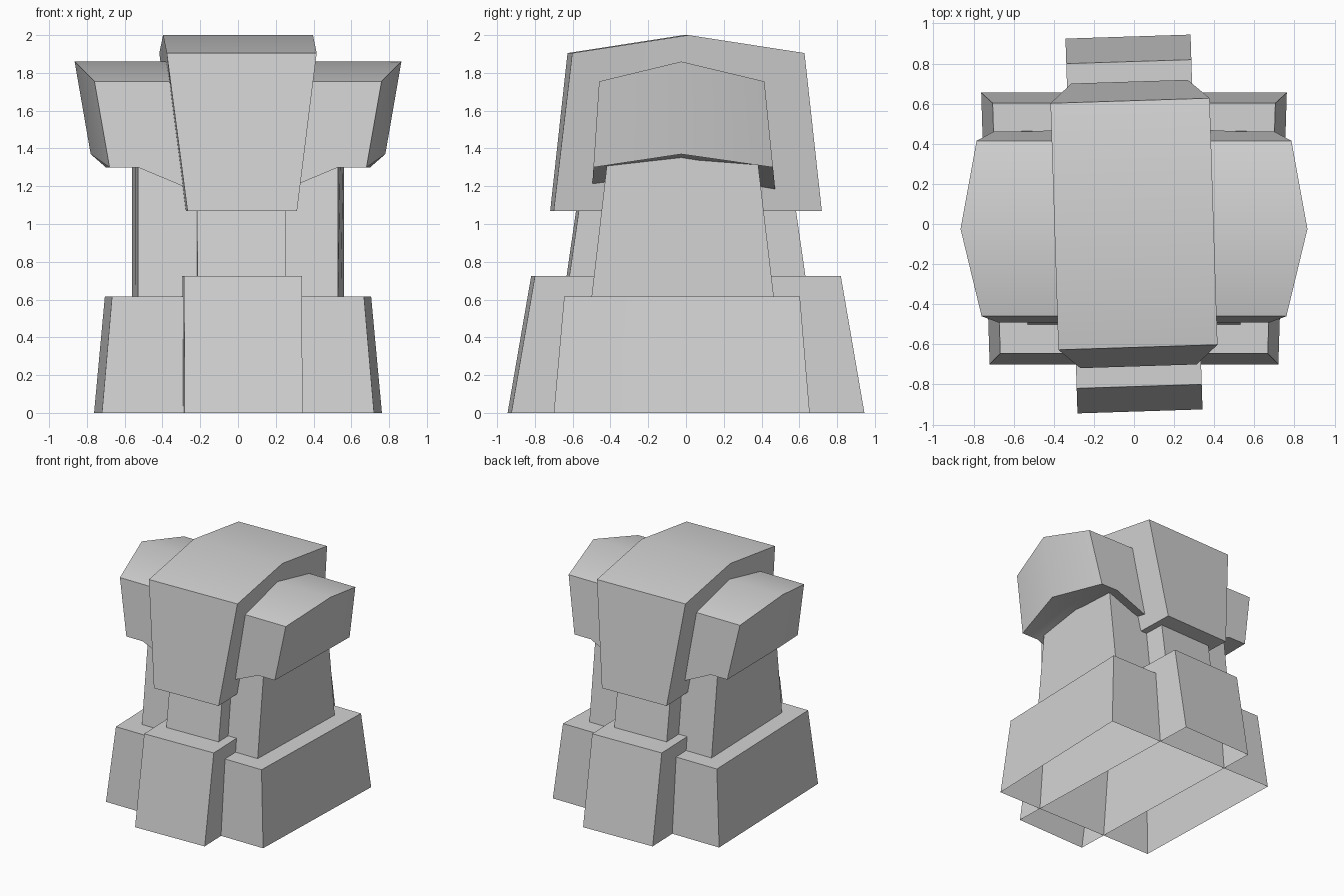
import bpy
import bmesh
from mathutils import Matrix

if "Cube" in bpy.data.objects:
    bpy.data.objects.remove(bpy.data.objects["Cube"])

stone = bpy.data.materials.new("plain_grey_stone")
stone.use_nodes = True
grey = (0.65, 0.65, 0.65, 1)
stone.diffuse_color = grey
stone.node_tree.nodes["Principled BSDF"].inputs["Base Color"].default_value = grey


def ring(z, front_x, back_x, front_y, back_y, rise=0):
    """Level outline with a middle column that can rise to a ridge."""
    mid_x = (front_x + back_x) / 2
    mid_y = (front_y + back_y) / 2
    return [(-front_x, front_y, z), (front_x, front_y, z),
            (mid_x, mid_y, z + rise), (back_x, back_y, z),
            (-back_x, back_y, z), (-mid_x, mid_y, z + rise)]


def loft(name, rings, caps, turn=0):
    """Skin a stack of outlines; caps lists (ring index, corner indices)."""
    bm = bmesh.new()
    rows = [[bm.verts.new(p) for p in r] for r in rings]
    count = len(rows[0])
    for low, high in zip(rows, rows[1:]):
        for i in range(count):
            j = (i + 1) % count
            bm.faces.new((low[i], low[j], high[j], high[i]))
    for row, corners in caps:
        bm.faces.new([rows[row][i] for i in corners])
    bmesh.ops.recalc_face_normals(bm, faces=bm.faces)
    bm.transform(Matrix.Rotation(turn, 4, 'Z'))
    mesh = bpy.data.meshes.new(name)
    bm.to_mesh(mesh)
    bm.free()
    mesh.materials.append(stone)
    obj = bpy.data.objects.new(name, mesh)
    bpy.context.collection.objects.link(obj)
    bpy.ops.object.select_all(action='DESELECT')
    obj.select_set(True)
    bpy.context.view_layer.objects.active = obj
    bpy.ops.object.shade_smooth_by_angle()
    return obj


ridge_cap = [(0, 1, 2, 5), (5, 2, 3, 4)]

# Tall slab running front to back: foot, waist and flared head, open below
tall = [(0, .312, .935, 0), (.725, .312, .81, 0),
        (.725, .235, .625, 0), (1.07, .235, .575, 0),
        (1.07, .29, .71, 0), (1.905, .397, .615, .095)]
loft("tall_slab", [ring(z, x, x, -y, y, rise) for z, x, y, rise in tall],
     [(-1, c) for c in ridge_cap], turn=0.032)

# Wide slab running side to side: foot and waist, open below
loft("wide_slab", [ring(0, .72, .762, -.70, .655),
                   ring(.615, .667, .705, -.645, .603),
                   ring(.615, .53, .56, -.50, .465),
                   ring(1.5, .53, .56, -.397, .36)], [])


# Wide head: stepped outline swept front to back, arched over the middle
def outline(half, y_at):
    points = half + [(-x, z) for x, z in reversed(half)]
    return [(x, y_at(z), z) for x, z in points]


front = [(.76, 1.755), (.68, 1.30), (.53, 1.30), (.28, 1.195)]
middle = [(.865, 1.86), (.78, 1.37), (.60, 1.37), (.30, 1.27)]
back = [(.785, 1.755), (.70, 1.30), (.55, 1.30), (.30, 1.185)]
loft("wide_head", [outline(front, lambda z: -.46 - .066 * (1.755 - z)),
                   outline(middle, lambda z: -.025),
                   outline(back, lambda z: .415 + .1 * (1.755 - z))],
     [(0, range(8)), (-1, range(8))])
